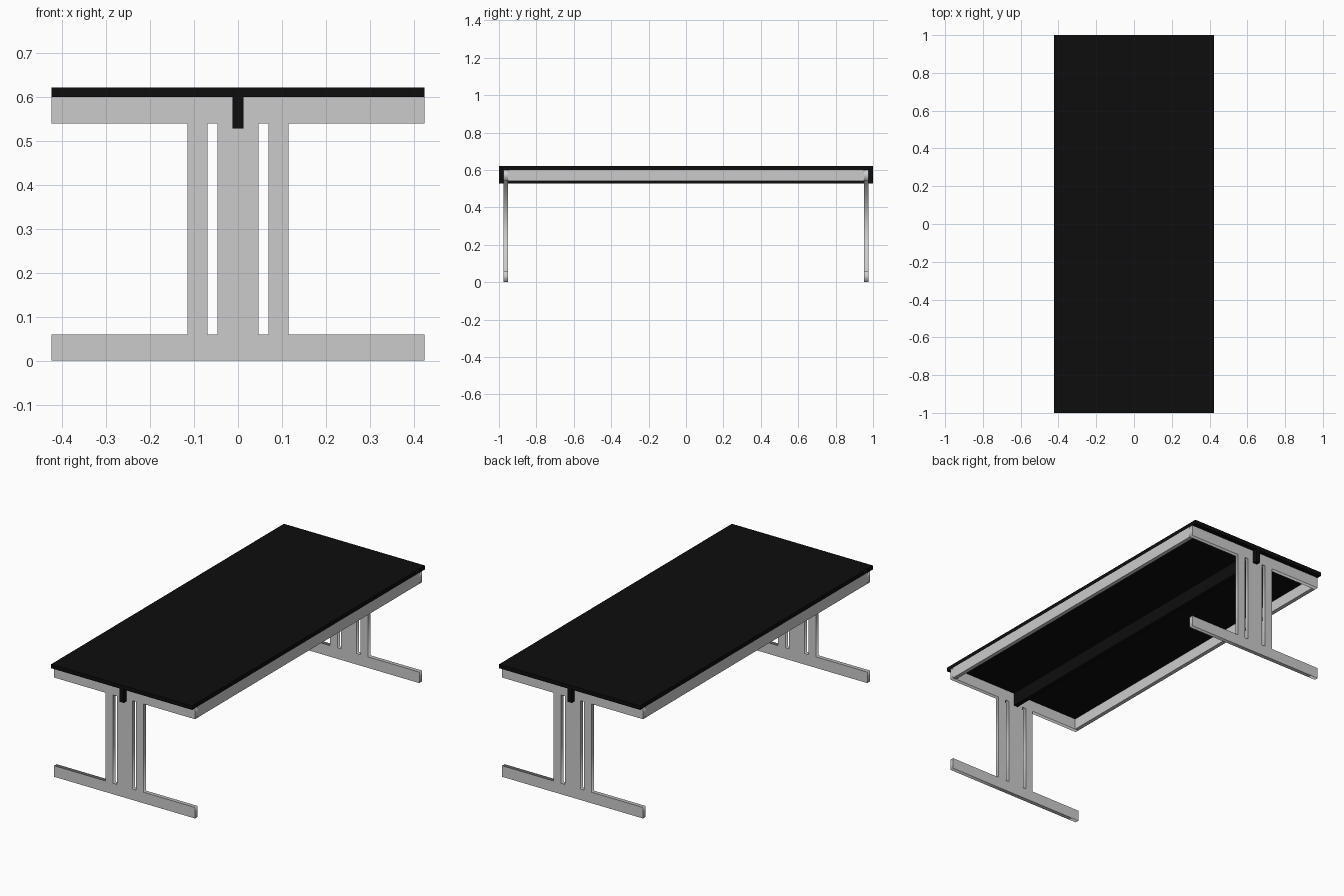
import bpy

if "Cube" in bpy.data.objects:
    bpy.data.objects.remove(bpy.data.objects["Cube"])

W = 0.424            # half width of the table
Y0, Y1 = 0.953, 0.975  # inner and outer face of an end frame
T = Y1 - Y0
RAIL_LO, RAIL_HI, TOP = 0.54, 0.60, 0.622

black = bpy.data.materials.new("black")
black.diffuse_color = (0.004, 0.004, 0.004, 1)
black.use_nodes = True
black.node_tree.nodes["Principled BSDF"].inputs["Base Color"].default_value = black.diffuse_color


def box(name, lo, hi, mat=None):
    bpy.ops.mesh.primitive_cube_add(size=1, location=[(a + b) / 2 for a, b in zip(lo, hi)])
    ob = bpy.context.object
    ob.name = name
    ob.scale = [b - a for a, b in zip(lo, hi)]
    bpy.ops.object.transform_apply(location=False, rotation=False, scale=True)
    if mat:
        ob.data.materials.append(mat)
    return ob


def plate(name, loops, y, thickness):
    """Flat x/z outline with holes, extruded along y."""
    cu = bpy.data.curves.new(name, 'CURVE')
    cu.dimensions = '2D'
    cu.fill_mode = 'BOTH'
    cu.extrude = thickness / 2
    for pts in loops:
        sp = cu.splines.new('POLY')
        sp.points.add(len(pts) - 1)
        for p, (x, z) in zip(sp.points, pts):
            p.co = (x, z, 0, 1)
        sp.use_cyclic_u = True
    ob = bpy.data.objects.new(name, cu)
    ob.rotation_euler.x = 1.5707963
    ob.location.y = y
    bpy.context.collection.objects.link(ob)
    bpy.ops.object.select_all(action='DESELECT')
    ob.select_set(True)
    bpy.context.view_layer.objects.active = ob
    bpy.ops.object.convert(target='MESH')
    return bpy.context.object


# Tabletop and the centre beam that runs through both end frames
box("tabletop", (-W, -1, RAIL_HI), (W, 1, TOP), black)
box("centre_beam", (-0.0125, -1, 0.528), (0.0125, 1, RAIL_HI), black)

# End frames: foot, slotted post and top rail in one plate, notched for the beam
half = [(0.0125, 0.528), (0.0125, RAIL_HI), (W, RAIL_HI), (W, RAIL_LO),
        (0.115, RAIL_LO), (0.115, 0.06), (W, 0.06), (W, 0)]
outline = half + [(-x, z) for x, z in reversed(half)]
slots = [[(s * 0.047, 0.06), (s * 0.069, 0.06), (s * 0.069, RAIL_LO), (s * 0.047, RAIL_LO)]
         for s in (-1, 1)]
for label, s in (("front", -1), ("back", 1)):
    plate(label + "_leg_frame", [outline] + slots, s * (Y0 + Y1) / 2, T)

# Long side rails between the end frames
for label, s in (("left", -1), ("right", 1)):
    xs = sorted((s * W, s * (W - T)))
    box(label + "_rail", (xs[0], -Y0, RAIL_LO), (xs[1], Y0, RAIL_HI))
